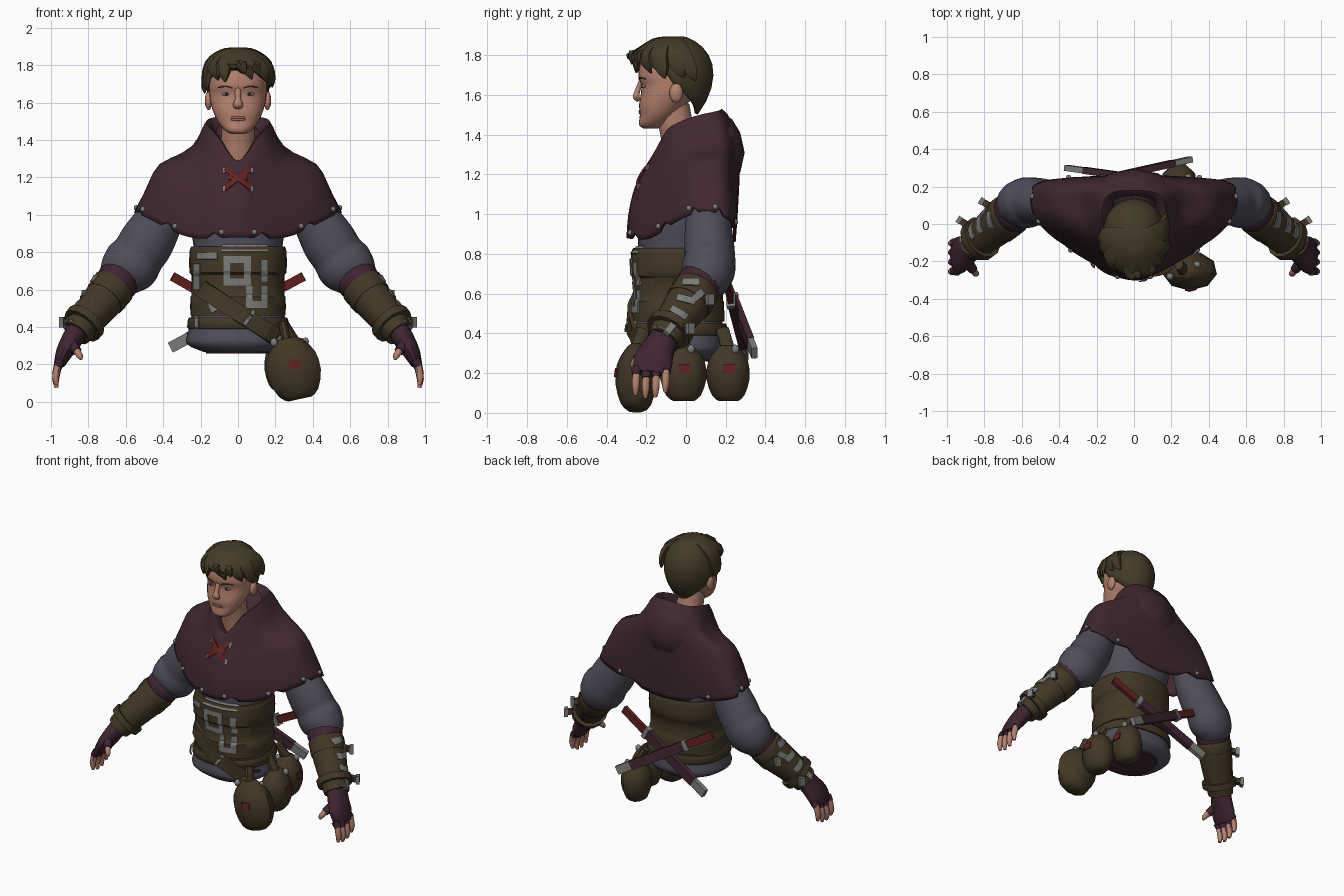
import bpy, bmesh, math, random
from mathutils import Vector
from mathutils.bvhtree import BVHTree

if "Cube" in bpy.data.objects:
    bpy.data.objects.remove(bpy.data.objects["Cube"], do_unlink=True)
random.seed(4)


def material(name, *rgb):
    m = bpy.data.materials.new(name)
    m.use_nodes = True
    m.diffuse_color = (*rgb, 1)
    m.node_tree.nodes["Principled BSDF"].inputs["Base Color"].default_value = (*rgb, 1)
    return m


skin = material("skin", .46, .22, .155)
lips = material("lips", .36, .155, .115)
hair = material("hair brown", .058, .043, .02)
leather = material("leather brown", .056, .039, .019)
wine = material("wine cloth", .05, .021, .029)
plum = material("plum glove", .05, .018, .031)
slate = material("slate cloth", .08, .075, .102)
red = material("red", .12, .015, .014)
metal = material("grey metal", .2, .2, .195)
dark = material("dark", .02, .015, .012)


# ---- helpers ----
def finish(name, bm, mat, mirror=False, thick=0, offset=0, smooth=True):
    bmesh.ops.recalc_face_normals(bm, faces=bm.faces[:])
    me = bpy.data.meshes.new(name)
    bm.to_mesh(me)
    me.materials.append(mat)
    if smooth:
        me.shade_smooth()
        me.set_sharp_from_angle(angle=math.radians(45))
    ob = bpy.data.objects.new(name, me)
    bpy.context.scene.collection.objects.link(ob)
    if thick:
        mod = ob.modifiers.new("thickness", 'SOLIDIFY')
        mod.thickness, mod.offset = thick, offset
    if mirror:
        ob.modifiers.new("mirror", 'MIRROR')
    tree = BVHTree.FromBMesh(bm)
    bm.free()
    return tree


def spline(pts, n):
    P, out = [Vector(p) for p in pts], []
    for i in range(len(P) - 1):
        a, b, c, d = P[max(i - 1, 0)], P[i], P[i + 1], P[min(i + 2, len(P) - 1)]
        for k in range(n):
            t = k / n
            out.append(b + (c - a) * (t / 2) + (a * 2 - b * 5 + c * 4 - d) * (t * t / 2)
                       + (b * 3 - a - c * 3 + d) * (t ** 3 / 2))
    return out + [P[-1]]


def loft(name, rings, mat, caps=(True, True), **kw):
    bm = bmesh.new()
    vs = [[bm.verts.new(p) for p in r] for r in rings]
    n = len(vs[0])
    for a, b in zip(vs, vs[1:]):
        for k in range(n):
            bm.faces.new((a[k], a[(k + 1) % n], b[(k + 1) % n], b[k]))
    for ring, use in zip((vs[0], vs[-1]), caps):
        if use:
            bm.faces.new(ring)
    return finish(name, bm, mat, **kw)


def tube(name, pts, mat, sides=14, n=4, ref=(0, 1, 0), **kw):
    """Points are x, y, z, radius along ref, radius across."""
    path, rings = spline(pts, n), []
    pos = [Vector(p[:3]) for p in path]
    for i, p in enumerate(path):
        t = (pos[min(i + 1, len(pos) - 1)] - pos[max(i - 1, 0)]).normalized()
        u = (Vector(ref) - t * t.dot(Vector(ref))).normalized()
        v = t.cross(u)
        turn = [(k + .5) * math.tau / sides for k in range(sides)]
        rings.append([pos[i] + u * p[3] * math.cos(a) + v * p[4] * math.sin(a) for a in turn])
    return loft(name, rings, mat, **kw)


def trunk(name, rows, mat, n=3, sides=32, power=.85, **kw):
    """Rows are z, half width, front y, back y."""
    rings = []
    for z, rx, yf, yb in spline(rows, n):
        ring = []
        for k in range(sides):
            c, s = math.cos(k * math.tau / sides), math.sin(k * math.tau / sides)
            ring.append((rx * math.copysign(abs(c) ** power, c),
                         (yf + yb) / 2 + (yb - yf) / 2 * math.copysign(abs(s) ** power, s), z))
        rings.append(ring)
    return loft(name, rings, mat, **kw)


def blobs(name, centres, radii, mat, **kw):
    bm = bmesh.new()
    for c in centres:
        new = bmesh.ops.create_icosphere(bm, subdivisions=2, radius=1)["verts"]
        for v in new:
            v.co = Vector(c) + Vector(radii) * v.co
    finish(name, bm, mat, **kw)


def drape(name, targets, lines, width, mat, axis=1, side=-1, lift=.004, thick=.007, **kw):
    """Lay strips, drawn in a side plane, onto the surfaces below them."""
    bm = bmesh.new()
    for line in lines:
        for a, b in zip(line, line[1:]):
            a, b = Vector(a), Vector(b)
            d = (b - a).normalized() * width / 2
            a, b, last = a - d, b + d, None
            for k in range(9):
                pair = []
                for q in (a.lerp(b, k / 8) + d.orthogonal(), a.lerp(b, k / 8) - d.orthogonal()):
                    o, ray = Vector((q.x, q.x, q.y)), Vector((0, 0, 0))
                    o[axis], ray[axis] = side * 2, -side
                    hits = [h for h in (t.ray_cast(o, ray)[0] for t in targets) if h]
                    if hits:
                        pair.append(max(hits, key=lambda h: h[axis] * side) - ray * lift)
                pair = [bm.verts.new(p) for p in pair] if len(pair) == 2 else None
                if pair and last:
                    bm.faces.new((last[0], last[1], pair[1], pair[0]))
                last = pair
    finish(name, bm, mat, thick=thick, smooth=False, **kw)


# ---- torso and belts ----
tunic = trunk("tunic", [(.265, .18, -.22, .14), (.31, .275, -.27, .19), (.38, .265, -.265, .19),
                        (.5, .245, -.25, .18), (.8, .235, -.24, .17), (.95, .26, -.24, .19),
                        (1.12, .27, -.18, .19)], slate)
trunk("tunic_underside", [(.258, .17, -.21, .13), (.268, .175, -.215, .135)], wine, n=1)
corset = trunk("corset", [(.46, .255, -.272, .195), (.56, .255, -.272, .19), (.57, .248, -.262, .185),
                          (.68, .25, -.265, .187), (.69, .26, -.276, .196), (.8, .26, -.276, .194),
                          (.83, .25, -.265, .185)], leather, n=2)
belt = trunk("waist_belt", [(.39, .265, -.275, .2), (.4, .272, -.282, .207), (.44, .268, -.28, .205),
                            (.45, .262, -.275, .2)], leather, n=1)
core = [tunic, corset, belt]
drape("chest_trim", core, [
    [(-.06, .76), (.05, .76), (.05, .64), (-.06, .64), (-.06, .76)], [(-.07, .82), (.14, .82)],
    [(.14, .74), (.14, .66)], [(.14, .6), (.14, .52), (.06, .52), (.06, .6)],
    [(-.2, .78), (-.13, .78)], [(-.22, .72), (-.22, .62)], [(-.17, .58), (-.13, .5)]], .036, metal)
drape("diagonal_strap", core, [[(-.22, .62), (-.05, .51), (.2, .35)]], .09, leather, lift=.012, thick=.022)
drape("strap_clasps", core, [[(.04, .42), (.08, .48)], [(-.22, .4), (-.22, .45)], [(.2, .31), (.23, .35)]],
      .02, metal, lift=.026)

# ---- hooded cape, as columns from front to back, each from hem to collar ----
columns = [
    [(0, -.3, .88), (0, -.29, 1), (0, -.26, 1.13), (0, -.21, 1.23), (0, -.165, 1.29), (0, -.1, 1.27)],
    [(.26, -.19, .88), (.25, -.18, 1), (.22, -.15, 1.14), (.17, -.12, 1.27), (.11, -.1, 1.42), (.09, -.06, 1.37)],
    [(.48, -.03, .98), (.44, -.03, 1.1), (.38, -.01, 1.24), (.23, -.02, 1.32), (.155, -.02, 1.47), (.12, 0, 1.4)],
    [(.55, .1, 1.02), (.5, .1, 1.12), (.42, .1, 1.27), (.25, .09, 1.34), (.17, .07, 1.5), (.12, .06, 1.42)],
    [(.49, .23, .97), (.44, .23, 1.09), (.36, .21, 1.26), (.22, .2, 1.38), (.13, .16, 1.52), (.1, .11, 1.43)],
    [(0, .25, .86), (0, .26, 1), (0, .27, 1.22), (0, .26, 1.4), (0, .18, 1.53), (0, .12, 1.44)]]


def flip(p):
    return Vector((-p[0], p[1], p[2]))


rows = []
for keys in zip(*[spline(c, 3) for c in columns]):
    half = spline([flip(keys[1]), *keys, flip(keys[-2])], 6)[6:-6]
    rows.append(half + [flip(p) for p in half[-2:0:-1]])
rivets = [p for j, p in enumerate(rows[1]) if j % 6 == 2 and j < 30]
for j in range(3, len(rows[0]), 6):
    rows[0][j] = rows[1][j].copy()
cape = loft("cape", rows, wine, caps=(False, True), thick=.015, offset=-1)
blobs("cape_rivets", rivets, (.015, .015, .015), metal, mirror=True)
blobs("hood_drape", [(0, .165, 1.31)], (.225, .13, .2), wine)
drape("lacing", [cape], [[(-.06, 1.24), (.06, 1.15)], [(.06, 1.24), (-.06, 1.15)], [(-.04, 1.2), (.04, 1.2)]],
      .026, red)
drape("lacing_eyelets", [cape], [[(s * .075, z), (s * .075, z + .015)] for s in (-1, 1) for z in (1.13, 1.23)],
      .014, metal)

# ---- head ----
tube("neck", [(0, .01, 1.2, .11, .11), (0, -.04, 1.4, .09, .09), (0, -.07, 1.54, .09, .09)], skin)
trunk("head", [(1.432, .035, -.215, -.14), (1.45, .07, -.237, -.1), (1.5, .11, -.232, -.05),
               (1.55, .132, -.236, 0), (1.6, .147, -.228, .05), (1.65, .153, -.225, .08),
               (1.7, .155, -.24, .1), (1.8, .142, -.215, .1), (1.86, .09, -.14, .05)], skin, power=.9)
tube("nose", [(0, -.222, 1.68, .012, .016), (0, -.244, 1.62, .014, .016), (0, -.25, 1.59, .018, .028),
              (0, -.235, 1.572, .01, .022)], skin, sides=10)
blobs("ears", [(.158, -.05, 1.61)], (.02, .035, .052), skin, mirror=True)
blobs("eyes", [(.062, -.209, 1.645)], (.027, .0135, .01), metal, mirror=True)
blobs("pupils", [(.062, -.22, 1.645)], (.009, .005, .009), dark, mirror=True)
tube("eyebrows", [(.03, -.234, 1.677, .003, .004), (.065, -.23, 1.686, .004, .006),
                  (.105, -.203, 1.68, .003, .004)], hair, sides=6, ref=(0, 0, 1), mirror=True)
blobs("mouth", [(0, -.226, 1.52), (0, -.226, 1.509)], (.042, .013, .008), lips)

# ---- hair: a cap with locks swept outwards from the crown ----
rings = []
for j in range(10):
    ring = []
    for k in range(32):
        a = k * math.tau / 32
        front = math.cos(a)
        low = 1.65 + (.13 * math.sqrt(front) if front > 0 else .15 * front)
        z = low + (1.895 - low) * math.sin(j / 9 * math.pi / 2)
        f = math.sqrt(1 - ((z - 1.71) / .19) ** 2) if z > 1.71 else 1 - .4 * ((1.71 - z) / .21) ** 2
        ring.append((.17 * f * math.sin(a), -.06 - .198 * f * front, z))
    rings.append(ring)
loft("hair_cap", rings, hair, caps=(False, True), thick=.02, offset=-1)
for i in range(13):
    a = (i - 6) * .27
    sweep = random.uniform(.05, .4)
    tip = 1.665 + .07 * max(math.cos(a), 0) + random.uniform(-.02, .03)
    out = random.uniform(-.006, .012)
    steps = ((0, .03, 1.885, .03, .01), (.1, .1, 1.865, .045, .02), (.5, .178 + out, 1.805, .048, .026),
             (1, .205 + out, tip + .045, .035, .02), (1.3, .208 + out, tip, .005, .004))
    lock = [(.86 * r * math.sin(a + sweep * t), -.06 - r * math.cos(a + sweep * t), z, w, d)
            for t, r, z, w, d in steps]
    tube("hair_lock", lock, hair, sides=6, n=3, ref=(math.cos(a), math.sin(a), 0))

# ---- arms ----
tube("sleeves", [(.33, .1, 1.14, .08, .08), (.415, .11, .98, .112, .125), (.485, .115, .86, .125, .145),
                 (.53, .12, .79, .128, .143), (.57, .115, .735, .135, .154), (.615, .1, .685, .128, .138),
                 (.65, .075, .64, .1, .105)], slate, sides=18, mirror=True)
tube("cuffs", [(.625, .085, .67, .1, .1), (.64, .07, .65, .116, .116), (.665, .05, .62, .108, .108)],
     plum, mirror=True)
bracer = tube("bracers", [(.65, .06, .635, .1, .106), (.665, .05, .615, .118, .118), (.72, .005, .545, .114, .108),
                          (.79, -.055, .46, .1, .097), (.865, -.115, .365, .088, .08)], leather, mirror=True)
drape("bracer_trim", [bracer], [[(.07, .6), (.03, .565), (-.03, .58)], [(.05, .66), (0, .66)],
                                [(-.06, .45), (-.1, .4), (-.15, .42)], [(-.01, .49), (-.06, .52)]],
      .034, metal, axis=0, side=1, mirror=True)
for x, y, z in ((.69, .03, .58), (.81, -.07, .435)):
    tube("bracer_strap", [(x, y, z, .12, .115), (x + .025, y - .02, z - .03, .119, .113)],
         leather, n=1, mirror=True)
    tube("strap_end", [(x + .06, y + .05, z, .026, .026), (x + .12, y + .09, z - .01, .022, .026)],
         leather, sides=4, n=1, mirror=True)
    tube("strap_buckle", [(x + .115, y + .085, z - .01, .028, .04), (x + .135, y + .098, z - .01, .028, .04)],
         metal, sides=4, n=1, mirror=True)

# ---- hands in half-finger gloves ----
tube("gloves", [(.855, -.105, .385, .07, .06), (.895, -.14, .32, .085, .055), (.93, -.165, .26, .1, .045),
                (.955, -.175, .2, .09, .03)], plum, mirror=True)
for i in range(4):
    y, drop = -.25 + .05 * i, (.015, 0, .005, .03)[i]
    tube("glove_finger", [(.945, y, .225, .027, .027), (.967, y, .175 + drop, .023, .023)],
         plum, sides=8, n=1, mirror=True)
    tube("fingertip", [(.96, y, .19 + drop, .02, .02), (.975, y - .003, .12 + drop, .02, .02),
                       (.97, y - .004, .075 + drop, .01, .01)], skin, sides=8, n=2, mirror=True)
tube("glove_thumb", [(.9, -.19, .32, .035, .035), (.86, -.245, .27, .026, .026)], plum, sides=8, n=1, mirror=True)
tube("thumb_tip", [(.865, -.24, .275, .021, .021), (.845, -.265, .245, .018, .018), (.84, -.27, .225, .008, .008)],
     skin, sides=8, n=2, mirror=True)

# ---- pouches on the left hip ----
for x, y, z, w, d, h, axis, side in ((.3, -.25, .015, .145, .105, .325, 1, -1), (.31, -.01, .06, .1, .12, .28, 0, 1),
                                     (.24, .215, .06, .1, .112, .28, 0, 1)):
    shape = ((0, .45), (.1, .75), (.4, 1), (.7, .93), (.9, .62), (1, .35))
    lean = .07 if side < 0 else 0
    pouch = tube("pouch", [(x + lean * (.45 - t), y, z + h * t, d * r, w * r) for t, r in shape],
                 leather, sides=9, n=2)
    u, mid = (x, y)[1 - axis], z + h * .58
    drape("pouch_patch", [pouch], [[(u - .005, mid), (u + .01, mid)]], .045, red, axis=axis, side=side)
    blobs("pouch_toggles", [(x - lean / 2 + s * w * .5, y + s * d * .3, z + h * .93) for s in (-1, 1)],
          (.02, .02, .024), metal)
    tube("pouch_loop", [(x - lean / 2, y, z + h * .9, .035, .03), (x * .8, y * .85, .42, .035, .025)],
         leather, sides=8, n=1)

# ---- crossed daggers behind the waist ----
for start, end in (((-.35, .2, .67), (.3, .345, .3)), ((.35, .2, .67), (-.36, .3, .29))):
    a, b = Vector(start), Vector(end)
    for part, s, e, thin, wide, mat in (("dagger_handle", 0, .27, .02, .035, red),
                                        ("dagger_guard", .26, .3, .03, .055, metal),
                                        ("dagger_sheath", .29, .86, .025, .045, plum),
                                        ("dagger_tip", .85, 1, .022, .042, metal)):
        tube(part, [(*a.lerp(b, t), thin, wide) for t in (s, e)], mat, sides=4, n=1)
